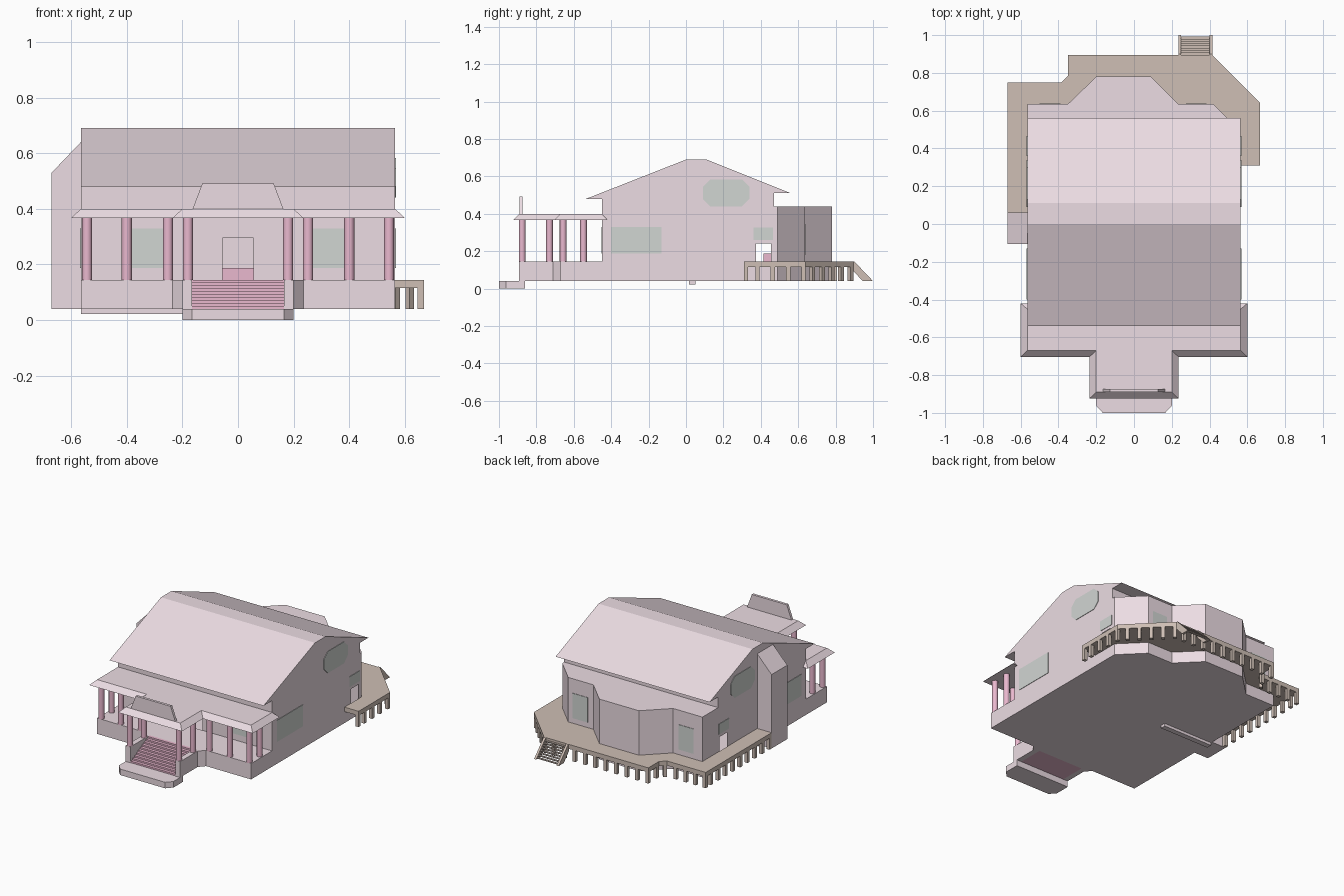
import bpy, bmesh, math
from mathutils import Vector

if "Cube" in bpy.data.objects:
    bpy.data.objects.remove(bpy.data.objects["Cube"])


def material(name, rgb):
    m = bpy.data.materials.new(name)
    m.diffuse_color = (*rgb, 1)
    m.use_nodes = True
    m.node_tree.nodes["Principled BSDF"].inputs["Base Color"].default_value = m.diffuse_color
    return m


PINK = material("pale_pink", (0.84, 0.72, 0.77))
ROSE = material("rose", (0.82, 0.48, 0.62))
BROWN = material("deck_brown", (0.62, 0.52, 0.46))
SAGE = material("window_sage", (0.64, 0.67, 0.65))


def loft(name, lower, upper, mat):
    """Closed solid between two matching 3D outlines."""
    bm = bmesh.new()
    a = [bm.verts.new(p) for p in lower]
    b = [bm.verts.new(p) for p in upper]
    n = len(a)
    bm.faces.new(a)
    bm.faces.new(b[::-1])
    for i in range(n):
        j = (i + 1) % n
        bm.faces.new((a[i], b[i], b[j], a[j]))
    bmesh.ops.recalc_face_normals(bm, faces=bm.faces)
    me = bpy.data.meshes.new(name)
    bm.to_mesh(me)
    bm.free()
    me.materials.append(mat)
    ob = bpy.data.objects.new(name, me)
    bpy.context.collection.objects.link(ob)
    return ob


def prism(name, pts, lo, hi, axis, mat):
    """Extrude a 2D outline along x (y,z), y (x,z) or z (x,y)."""
    put = {"x": lambda p, t: (t, p[0], p[1]),
           "y": lambda p, t: (p[0], t, p[1]),
           "z": lambda p, t: (p[0], p[1], t)}[axis]
    return loft(name, [put(p, lo) for p in pts], [put(p, hi) for p in pts], mat)


def rect(a0, a1, b0, b1):
    return [(a0, b0), (a1, b0), (a1, b1), (a0, b1)]


def mirrored(half):
    """Right half of an outline, back to front, completed on the left."""
    return half + [(-x, y) for x, y in reversed(half)]


W = 0.565      # half width of the house
FLOOR = 0.145  # porch and deck level

# House with gable roof and eaves, one profile along x
house = prism("house", [(-.45, .04), (-.45, .478), (-.54, .478), (0, .69), (.11, .69),
                        (.56, .51), (.47, .51), (.47, .04)], -W, W, "x", PINK)

# Door openings cut into the hollow shell
cutters = [prism("front_door_cutter", rect(-.055, .055, FLOOR, .295), -.6, -.3, "y", PINK),
           prism("side_door_cutter", rect(.375, .455, FLOOR, .24), -.8, .8, "x", PINK)]
for c in cutters:
    mod = house.modifiers.new("door", "BOOLEAN")
    mod.operation, mod.solver, mod.object = "DIFFERENCE", "EXACT", c
bpy.context.view_layer.update()
shell = bpy.data.meshes.new_from_object(
    house.evaluated_get(bpy.context.evaluated_depsgraph_get()))
house.modifiers.clear()
bm = bmesh.new()
bm.from_mesh(shell)
inner = []
for f in bm.faces:
    c = f.calc_center_median()
    if abs(c.x) < W - .01 and -.44 < c.y < .46 and .1 < c.z < .31:
        inner.append(f)
bmesh.ops.delete(bm, geom=inner, context="FACES")
bm.to_mesh(shell)
bm.free()
house.data = shell
for c in cutters:
    bpy.data.objects.remove(c)
prism("indoor_bench", rect(-.12, .12, .415, .46), FLOOR - .02, .187, "z", ROSE)

# Rear bay
bay = [(W, .49), (.42, .635), (.235, .635), (.09, .78), (-.2, .78), (-.35, .635), (-W, .635)]
prism("rear_bay", [(W, .47)] + bay + [(-W, .47)], .04, .44, "z", PINK)

# Chimney and the strip under the floor
prism("chimney", [(-.67, .04), (-.67, .53), (-W, .64), (-W, .04)], -.105, .06, "y", PINK)
prism("floor_strip", rect(-W, -.2, .015, .05), .022, .04, "z", PINK)

# Porch base with stair notch, entry slab
prism("porch_base", mirrored([(W, -.45), (W, -.67), (.235, -.67), (.2, -.71), (.2, -.893),
                              (.165, -.893), (.165, -.69)]), .04, FLOOR, "z", PINK)
prism("entry_slab", mirrored([(.2, -.86), (.2, -.962), (.165, -1)]), 0, .04, "z", PINK)

# Front stairs
N = 10
profile = [(-.69, .04)]
for i in range(N):
    y = -.89 + .2 * i / N
    profile += [(y, .04 + (FLOOR - .04) * k / N) for k in (i, i + 1)]
profile.append((-.69, FLOOR))
prism("front_stairs", profile[1:] + profile[:1], -.165, .165, "x", ROSE)

# Porch roof: sloped edge between two outlines
top = mirrored([(W, -.45), (W, -.67), (.2, -.67), (.2, -.89)])
bot = mirrored([(.6, -.42), (.6, -.703), (.235, -.703), (.235, -.923)])
loft("porch_roof", [(x, y, .367) for x, y in bot], [(x, y, .4) for x, y in top], PINK)
prism("porch_crest", [(-.163, .4), (.163, .4), (.128, .492), (-.128, .492)],
      -.89, -.873, "y", PINK)

# Porch columns
for s in (-1, 1):
    for x, y in ((.18, -.876), (.18, -.73), (.252, -.657), (.4, -.657), (.543, -.657), (.543, -.548)):
        bpy.ops.mesh.primitive_cylinder_add(vertices=12, radius=.018, depth=.367 - FLOOR,
                                            location=(s * x, y, (.367 + FLOOR) / 2))
        col = bpy.context.object
        col.name = "porch_column"
        col.data.materials.append(ROSE)
        bpy.ops.object.shade_smooth_by_angle(angle=math.radians(40))

# Windows as thin panes
T = .003
for s in (-1, 1):
    xs = sorted((s * (W - T), s * (W + T)))
    prism("side_window", rect(-.4, -.13, .187, .33), *xs, "x", SAGE)
    prism("small_side_window", rect(.36, .465, .26, .328), *xs, "x", SAGE)
    prism("gable_window", [(.13, .44), (.3, .44), (.34, .48), (.34, .545), (.3, .583),
                           (.13, .583), (.09, .545), (.09, .48)], *xs, "x", SAGE)
    prism("front_window", rect(*sorted((s * .27, s * .385)), .187, .33),
          -.45 - T, -.45 + T, "y", SAGE)
for x0 in (.275, -.5):
    prism("rear_window", rect(x0, x0 + .11, .18, .345), .635 - T, .635 + T, "y", SAGE)

# Deck wrapping around the back
edge = [(-.67, .06), (-.67, .75), (-.385, .75), (-.35, .785), (-.35, .895),
        (.415, .895), (.668, .64), (.668, .31)]
prism("deck", edge + [(W, .31)] + bay + [(-W, .06)], .115, FLOOR, "z", BROWN)

# Deck posts, spaced along the outer edge
H = .011
for p, q in zip(edge, edge[1:]):
    p, q = Vector(p), Vector(q)
    d = (q - p).normalized()
    inset = Vector((d.y, -d.x)) * H
    count = max(1, round((q - p).length / .075))
    for i in range(count):
        c = p + d * (H + (q - p).length * i / count) + inset
        side = Vector((-d.y, d.x))
        pts = [c + d * u * H + side * v * H for u, v in ((-1, -1), (1, -1), (1, 1), (-1, 1))]
        prism("deck_post", pts, .04, .115, "z", BROWN)
prism("deck_end_post", rect(.646, .668, .31, .332), .04, .115, "z", BROWN)

# Deck stairs
for x in (.235, .4):
    prism("deck_stringer", [(.89, FLOOR), (.9, FLOOR), (1, .04), (.945, .04), (.89, .1)],
          x, x + .015, "x", BROWN)
for i in range(8):
    y, z = .895 + i * .012, .13 - i * .0115
    prism("deck_tread", rect(y, y + .013, z - .006, z), .25, .4, "x", BROWN)
